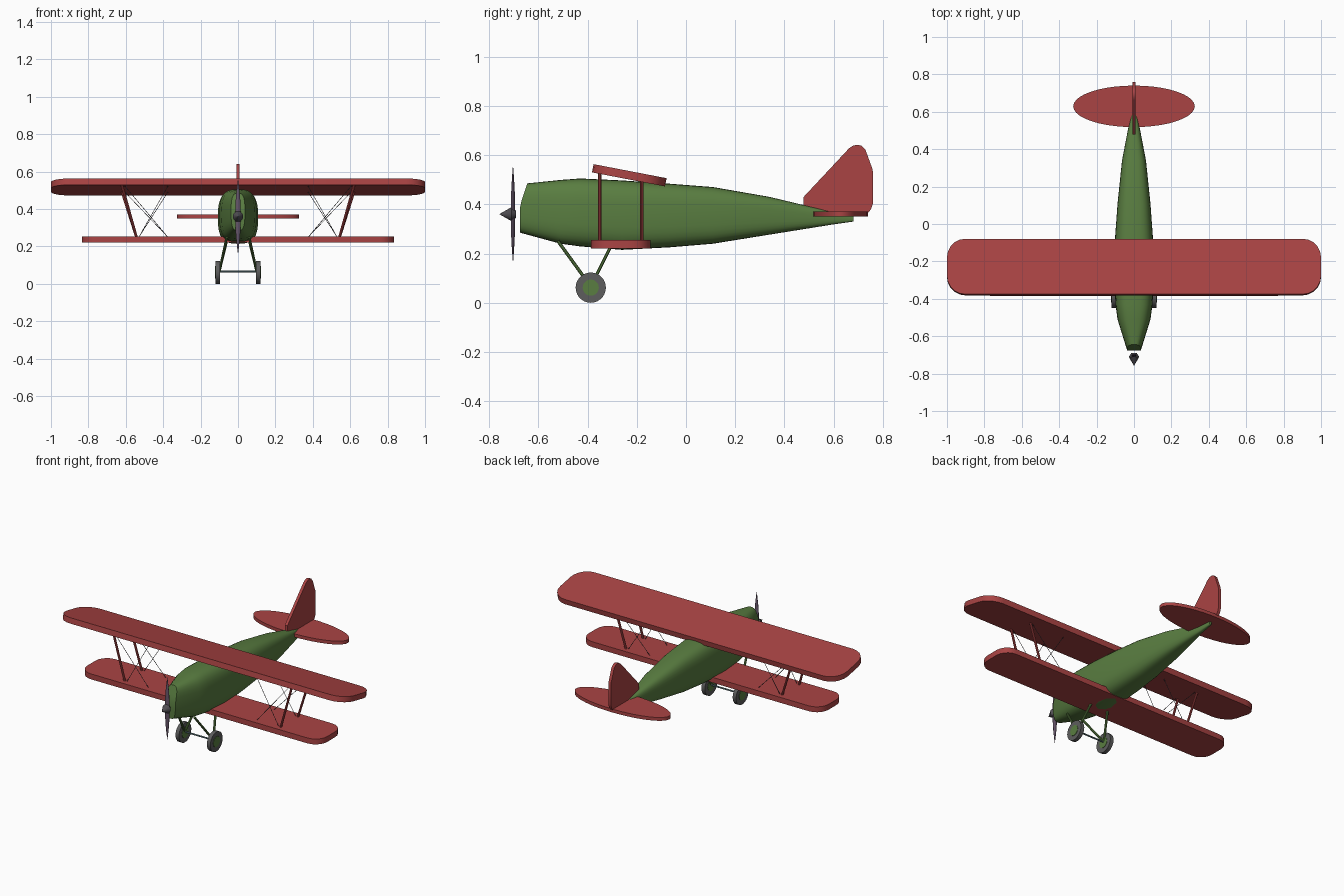
import bpy, math
from mathutils import Vector

if "Cube" in bpy.data.objects:
    bpy.data.objects.remove(bpy.data.objects["Cube"])


def material(name, rgb):
    m = bpy.data.materials.new(name)
    m.diffuse_color = (*rgb, 1)
    m.use_nodes = True
    m.node_tree.nodes["Principled BSDF"].inputs["Base Color"].default_value = m.diffuse_color
    return m


RED = material("wing red", (0.40, 0.057, 0.057))
GREEN = material("body green", (0.10, 0.205, 0.052))
GREY = material("tyre grey", (0.11, 0.11, 0.11))
PURPLE = material("propeller purple grey", (0.13, 0.09, 0.14))
STEEL = material("axle blue grey", (0.12, 0.20, 0.22))
DARK = material("spinner dark grey", (0.08, 0.075, 0.085))


def make(name, verts, faces, mat, smooth=True):
    me = bpy.data.meshes.new(name)
    me.from_pydata([tuple(v) for v in verts], [], faces)
    ob = bpy.data.objects.new(name, me)
    bpy.context.collection.objects.link(ob)
    me.materials.append(mat)
    bpy.ops.object.select_all(action='DESELECT')
    ob.select_set(True)
    bpy.context.view_layer.objects.active = ob
    bpy.ops.object.mode_set(mode='EDIT')
    bpy.ops.mesh.select_all(action='SELECT')
    bpy.ops.mesh.normals_make_consistent(inside=False)
    bpy.ops.object.mode_set(mode='OBJECT')
    if smooth:
        bpy.ops.object.shade_smooth_by_angle(angle=math.radians(35))
    return ob


def prism(name, outline, thick, mat, to3d):
    """Extrude a 2D outline by thick, centred, mapped with to3d(u, v, w)."""
    n = len(outline)
    verts = [to3d(u, v, w) for w in (-thick / 2, thick / 2) for u, v in outline]
    faces = [list(range(n)), list(range(n, 2 * n))]
    faces += [[i, (i + 1) % n, n + (i + 1) % n, n + i] for i in range(n)]
    return make(name, verts, faces, mat)


def rod(name, a, b, r, mat, sides=8, r2=None):
    a, b = Vector(a), Vector(b)
    q = (b - a).to_track_quat('Z', 'Y')
    r2 = r if r2 is None else r2
    verts = []
    for p, rad in ((a, r), (b, r2)):
        for i in range(sides):
            t = math.tau * i / sides
            verts.append(p + q @ Vector((rad * math.cos(t), rad * math.sin(t), 0)))
    faces = [list(range(sides)), list(range(sides, 2 * sides))]
    faces += [[i, (i + 1) % sides, sides + (i + 1) % sides, sides + i] for i in range(sides)]
    return make(name, verts, faces, mat)


def rounded_rect(hx, hy, r, seg=5):
    pts = []
    for k, (sx, sy) in enumerate(((1, 1), (-1, 1), (-1, -1), (1, -1))):
        for i in range(seg + 1):
            t = math.pi / 2 * (k + i / seg)
            pts.append((sx * (hx - r) + r * math.cos(t), sy * (hy - r) + r * math.sin(t)))
    return pts


def flat(u, v, w):
    return (u, v, w)


# Fuselage: rounded-box sections (y, half width, bottom, top)
stations = [(-0.675, 0.037, 0.285, 0.485), (-0.51, 0.088, 0.24, 0.499),
            (-0.43, 0.099, 0.229, 0.505), (-0.26, 0.107, 0.215, 0.497),
            (-0.07, 0.101, 0.225, 0.484), (0.11, 0.088, 0.24, 0.47),
            (0.34, 0.064, 0.277, 0.43), (0.59, 0.016, 0.317, 0.37),
            (0.68, 0.008, 0.33, 0.35)]
N = 32
verts, faces = [], []
for k, (y, w, lo, hi) in enumerate(stations):
    for i in range(N):
        t = math.tau * i / N
        s, c = math.sin(t), math.cos(t)
        x = w * math.copysign(abs(s) ** 0.65, s)
        z = (lo + hi) / 2 + (hi - lo) / 2 * math.copysign(abs(c) ** 0.65, c)
        lean = 0.34 * max(0, z - 0.396) if k == 0 else 0
        verts.append((x, y + lean, z))
for k in range(len(stations) - 1):
    for i in range(N):
        j = (i + 1) % N
        faces.append([k * N + i, k * N + j, (k + 1) * N + j, (k + 1) * N + i])
for base in (0, (len(stations) - 1) * N):      # end caps as horizontal strips
    faces.append([base, base + 1, base + N - 1])
    faces.append([base + N // 2 - 1, base + N // 2, base + N // 2 + 1])
    for i in range(1, N // 2 - 1):
        faces.append([base + i, base + i + 1, base + N - i - 1, base + N - i])
make("fuselage", verts, faces, GREEN)

# Wings
upper = prism("upper_wing", rounded_rect(1.0, 0.151, 0.1), 0.034, RED, flat)
upper.location = (0, -0.2305, 0.518)
upper.rotation_euler = (-0.19, 0, 0)
lower = prism("lower_wing", rounded_rect(0.835, 0.121, 0.08), 0.034, RED, flat)
lower.location = (0, -0.265, 0.237)

# Tail
ellipse = [(0.325 * math.cos(math.tau * i / 40), 0.111 * math.sin(math.tau * i / 40))
           for i in range(40)]
tail = prism("tailplane", ellipse, 0.021, RED, flat)
tail.location = (0, 0.629, 0.36)
fin = [(0.478, 0.36), (0.478, 0.43), (0.662, 0.627), (0.678, 0.638), (0.695, 0.642),
       (0.714, 0.638), (0.729, 0.622), (0.757, 0.545), (0.76, 0.53), (0.76, 0.405),
       (0.752, 0.38), (0.735, 0.36)]
prism("fin", fin, 0.018, RED, lambda u, v, w: (w, u, v))

# Struts and crossed bracing wires
for s, side in ((-1, "left"), (1, "right")):
    for y, pos in ((-0.35, "front"), (-0.18, "rear")):
        top = 0.518 - math.tan(0.19) * (y + 0.2305)
        rod(f"{side}_{pos}_strut", (s * 0.54, y, 0.24), (s * 0.625, y, top), 0.007, RED)
        rod(f"{side}_{pos}_wire_a", (s * 0.375, y, 0.25), (s * 0.612, y, top - 0.01), 0.0015, DARK, 5)
        rod(f"{side}_{pos}_wire_b", (s * 0.53, y, 0.25), (s * 0.37, y, top - 0.01), 0.0015, DARK, 5)

    # Landing gear
    hub = (s * 0.1, -0.387, 0.066)
    rod(f"{side}_front_leg", (s * 0.06, -0.52, 0.25), hub, 0.007, GREEN)
    rod(f"{side}_rear_leg", (s * 0.06, -0.305, 0.23), hub, 0.007, GREEN)
    rod(f"{side}_wheel", (s * 0.097, -0.387, 0.0615), (s * 0.121, -0.387, 0.0615), 0.0615, GREY, 28)
    rod(f"{side}_hub", (s * 0.095, -0.387, 0.0615), (s * 0.123, -0.387, 0.0615), 0.033, GREEN, 20)
rod("axle", (-0.1, -0.387, 0.066), (0.1, -0.387, 0.066), 0.005, STEEL)

# Propeller: two slim tapered blades
M, R = 12, 10
verts, faces = [], []
for k in range(R + 1):
    f = -1 + 2 * k / R
    taper = max(0.06, 1 - abs(f) ** 2.2)
    for i in range(M):
        t = math.tau * i / M
        verts.append((0.015 * taper * math.cos(t), -0.703 + 0.009 * taper * math.sin(t), 0.36 + 0.195 * f))
for k in range(R):
    for i in range(M):
        j = (i + 1) % M
        faces.append([k * M + i, k * M + j, (k + 1) * M + j, (k + 1) * M + i])
faces += [list(range(M)), list(range(R * M, R * M + M))]
make("propeller", verts, faces, PURPLE)

# Spinner cone with a short tapered back
rod("spinner", (0, -0.71, 0.36), (0, -0.757, 0.36), 0.028, DARK, 16, 0.001)
rod("spinner_back", (0, -0.71, 0.36), (0, -0.69, 0.36), 0.028, DARK, 16, 0.014)
